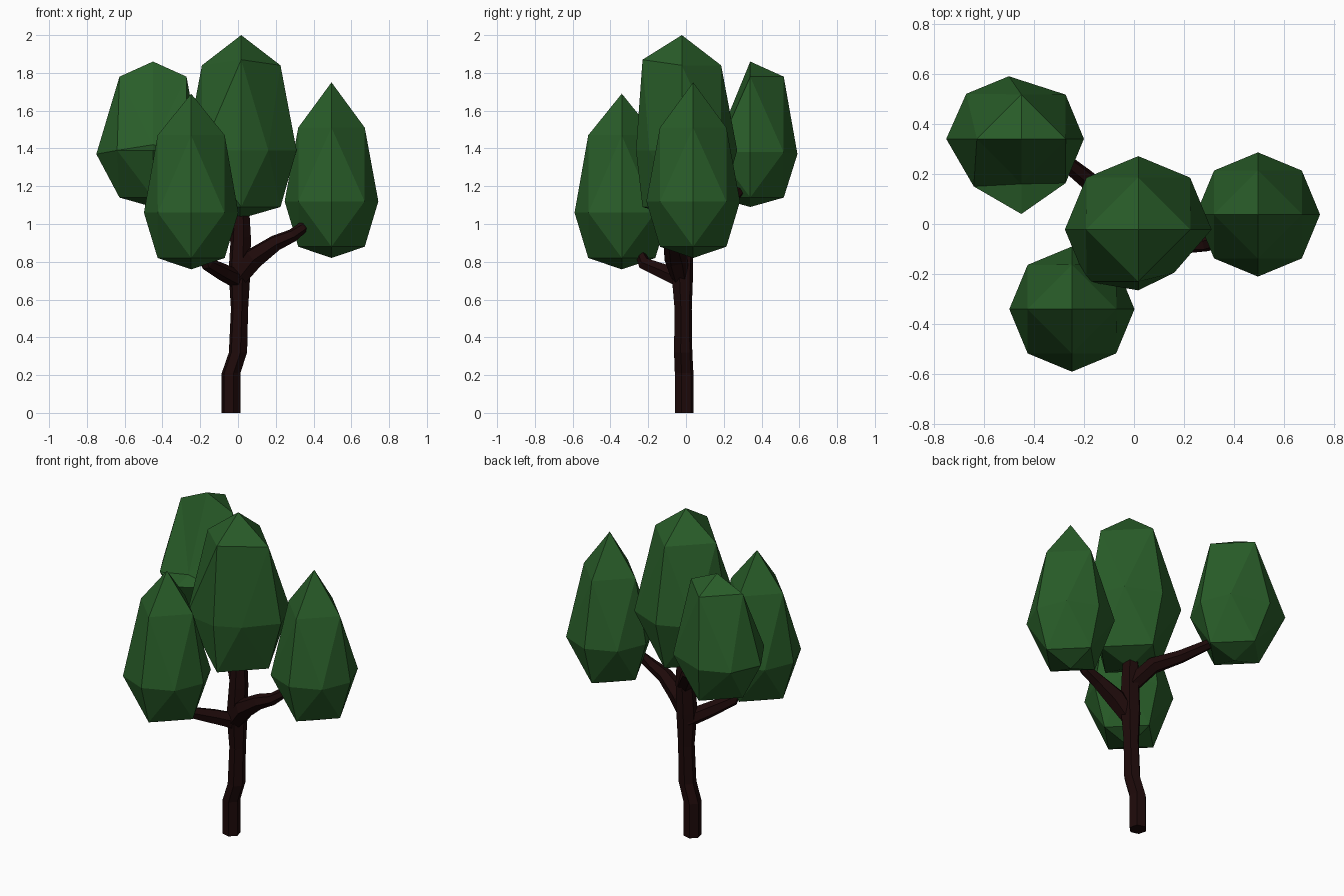
import bpy
import bmesh
from math import cos, sin, pi
from mathutils import Vector

cube = bpy.data.objects.get("Cube")
if cube:
    bpy.data.objects.remove(cube, do_unlink=True)


def material(name, rgb):
    mat = bpy.data.materials.new(name)
    mat.use_nodes = True
    mat.diffuse_color = (*rgb, 1)
    mat.node_tree.nodes["Principled BSDF"].inputs["Base Color"].default_value = (*rgb, 1)
    return mat


LEAF = material("leaf green", (0.022, 0.11, 0.022))
BARK = material("dark bark", (0.013, 0.003, 0.003))


def finish(name, bm, mat):
    bmesh.ops.recalc_face_normals(bm, faces=bm.faces)
    mesh = bpy.data.meshes.new(name)
    bm.to_mesh(mesh)
    bm.free()
    mesh.materials.append(mat)
    obj = bpy.data.objects.new(name, mesh)
    bpy.context.scene.collection.objects.link(obj)
    return obj


# Leaf crown: a once-divided octahedron stretched upward, with eight corners
# round the middle and four on the shoulder and lower rings
def crown(name, centre, radius, heights, moved=None):
    bm = bmesh.new()
    x, y = centre
    top, shoulder, middle, lower, bottom = heights

    def ring(level, count, r, z):
        verts = []
        for i in range(count):
            a = 2 * pi * i / count
            co = (x + r * cos(a), y + r * sin(a), z)
            verts.append(bm.verts.new((moved or {}).get((level, i), co)))
        return verts

    belt = ring("belt", 8, radius, middle)
    for level, z, tip in (("shoulder", shoulder, top), ("lower", lower, bottom)):
        corners = ring(level, 4, radius * 0.71, z)
        pole = bm.verts.new((x, y, tip))
        for i in range(4):
            here, after = corners[i], corners[(i + 1) % 4]
            mid = belt[2 * i + 1]
            bm.faces.new((pole, here, after))
            bm.faces.new((here, mid, after))
            bm.faces.new((here, belt[2 * i], mid))
            bm.faces.new((after, mid, belt[(2 * i + 2) % 8]))
    finish(name, bm, LEAF)


# Six-sided limb swept along points, each with its radius
def limb(name, points, upright=False):
    bm = bmesh.new()
    path = [Vector(p[:3]) for p in points]
    rings = []
    for i, p in enumerate(path):
        side, up = Vector((1, 0, 0)), Vector((0, 1, 0))
        if not upright:
            along = (path[min(i + 1, len(path) - 1)] - path[max(i - 1, 0)]).normalized()
            side = along.cross(Vector((0, 0, 1))).normalized()
            up = side.cross(along)
        angles = [pi / 4 + k * pi / 3 for k in range(6)]
        rings.append([bm.verts.new(p + points[i][3] * (side * cos(a) + up * sin(a)))
                      for a in angles])
    for a, b in zip(rings, rings[1:]):
        for k in range(6):
            n = (k + 1) % 6
            bm.faces.new((a[k], a[n], b[n], b[k]))
    bm.faces.new(rings[0])
    bm.faces.new(rings[-1])
    finish(name, bm, BARK)


# Trunk and branches
limb("trunk", [(-0.037, -0.01, 0, 0.051), (-0.037, -0.01, 0.21, 0.051),
               (0, -0.015, 0.32, 0.05), (0.008, -0.015, 0.55, 0.047),
               (0.008, -0.02, 0.75, 0.06), (0.015, -0.015, 0.93, 0.055),
               (0.015, -0.01, 1.08, 0.046)], upright=True)
limb("left_branch", [(0.01, -0.03, 0.72, 0.05), (0.085, -0.055, 0.82, 0.06),
                     (0.2, -0.075, 0.9, 0.044), (0.29, -0.075, 0.94, 0.035),
                     (0.34, -0.06, 0.98, 0.03), (0.37, -0.03, 1.02, 0.022)])
limb("front_branch", [(0.01, -0.01, 0.7, 0.05), (-0.08, -0.11, 0.745, 0.045),
                      (-0.165, -0.22, 0.79, 0.036), (-0.19, -0.255, 0.87, 0.022)])
limb("back_branch", [(0.01, -0.01, 0.92, 0.05), (-0.08, 0.07, 1.04, 0.048),
                     (-0.19, 0.18, 1.09, 0.038), (-0.34, 0.3, 1.19, 0.028)])

# Crowns
crown("left_crown", (0.495, 0.038), 0.248, (1.75, 1.51, 1.12, 0.88, 0.82))
crown("front_crown", (-0.248, -0.34), 0.25, (1.69, 1.47, 1.06, 0.82, 0.76))
crown("centre_crown", (0.017, -0.022), 0.293, (2.0, 1.84, 1.39, 1.09, 1.03),
      {("shoulder", 3): (0.017, -0.23, 1.87), ("belt", 6): (0.017, -0.265, 1.39),
       ("belt", 7): (0.16, -0.195, 1.39)})
crown("back_crown", (-0.45, 0.34), 0.25, (1.86, 1.78, 1.38, 1.14, 1.09),
      {("shoulder", 3): (-0.45, 0.16, 1.42), ("belt", 2): (-0.5, 0.59, 1.37),
       ("belt", 3): (-0.67, 0.52, 1.37), ("belt", 4): (-0.75, 0.34, 1.37),
       ("belt", 5): (-0.64, 0.15, 1.39), ("belt", 6): (-0.45, 0.04, 1.39)})
